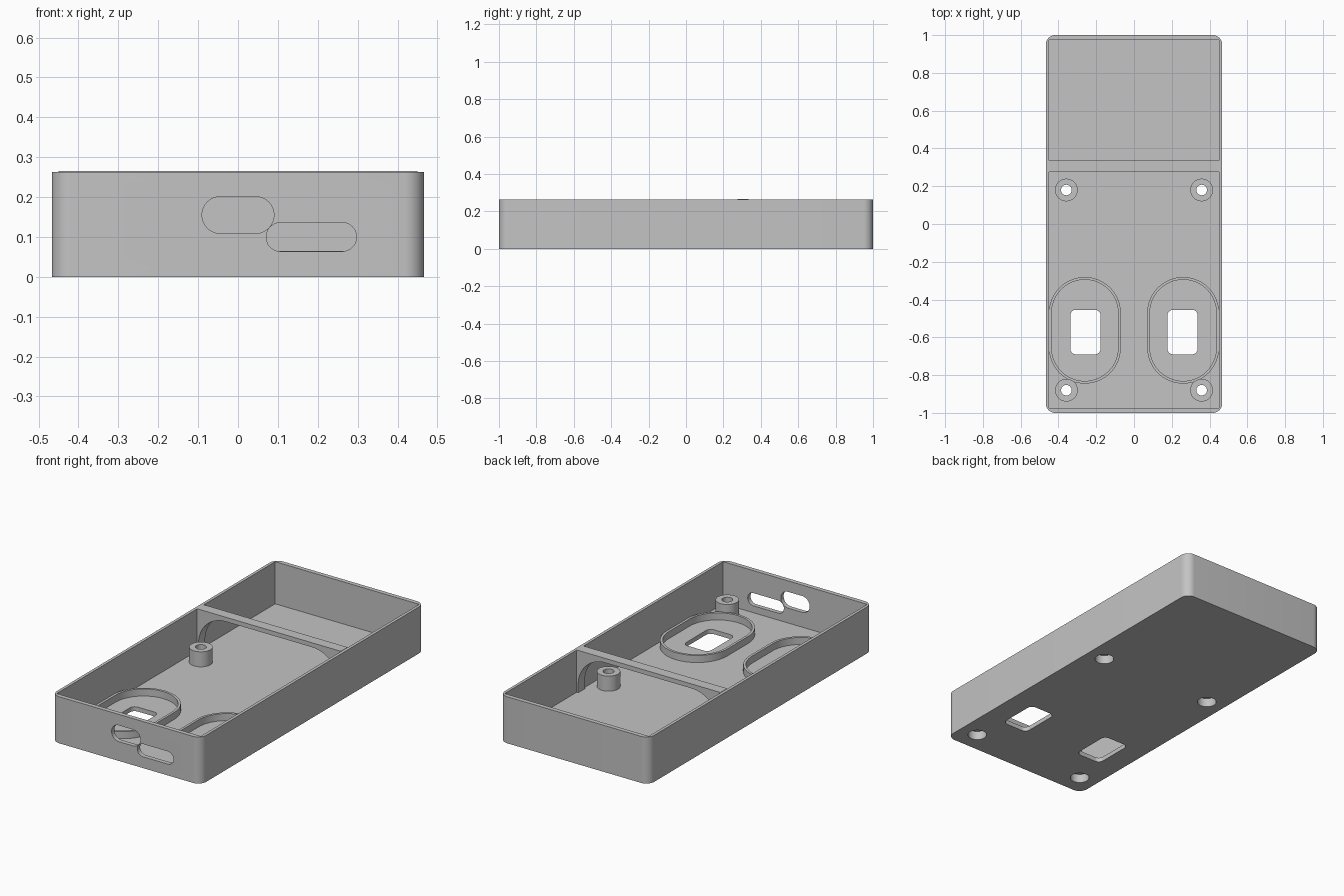
import bpy, bmesh, math

if "Cube" in bpy.data.objects:
    bpy.data.objects.remove(bpy.data.objects["Cube"], do_unlink=True)

HALF_X, HALF_Y = 0.467, 1.0        # outer size
IN_X, IN_Y = 0.45, 0.975           # inner size
RIM, FLOOR = 0.263, 0.025          # wall top and floor top

grey = bpy.data.materials.new("plain grey")
grey.use_nodes = True
grey.diffuse_color = (0.55, 0.55, 0.55, 1)
grey.node_tree.nodes["Principled BSDF"].inputs["Base Color"].default_value = (0.55, 0.55, 0.55, 1)


def rounded(cu, cv, hu, hv, r=0.0, steps=12):
    """Outline of a rectangle with rounded corners; r = hu = hv gives a circle."""
    if r == 0:
        return [(cu + a * hu, cv + b * hv) for a, b in ((1, 1), (-1, 1), (-1, -1), (1, -1))]
    pts = []
    for k, (a, b) in enumerate(((1, 1), (-1, 1), (-1, -1), (1, -1))):
        for i in range(steps + 1):
            t = (k + i / steps) * math.pi / 2
            pts.append((cu + a * (hu - r) + r * math.cos(t), cv + b * (hv - r) + r * math.sin(t)))
    return pts


def prism(name, outline, lo, hi, axis="z"):
    """Extrude an outline along z (outline in x, y) or y (outline in x, z)."""
    bm = bmesh.new()
    place = (lambda u, v: (u, v, lo)) if axis == "z" else (lambda u, v: (u, lo, v))
    face = bm.faces.new([bm.verts.new(place(u, v)) for u, v in outline])
    top = bmesh.ops.extrude_face_region(bm, geom=[face])["geom"]
    d = hi - lo
    bmesh.ops.translate(bm, verts=[g for g in top if isinstance(g, bmesh.types.BMVert)],
                        vec=(0, 0, d) if axis == "z" else (0, d, 0))
    bmesh.ops.remove_doubles(bm, verts=bm.verts, dist=1e-5)
    bmesh.ops.recalc_face_normals(bm, faces=bm.faces)
    mesh = bpy.data.meshes.new(name)
    bm.to_mesh(mesh)
    bm.free()
    mesh.materials.append(grey)
    obj = bpy.data.objects.new(name, mesh)
    bpy.context.collection.objects.link(obj)
    return obj


def cut(obj, cutters):
    """Subtract the cutters, then discard them."""
    for c in cutters:
        c.hide_render = True
        mod = obj.modifiers.new("cut", "BOOLEAN")
        mod.operation, mod.solver, mod.object = "DIFFERENCE", "EXACT", c
    bpy.context.view_layer.update()
    result = bpy.data.meshes.new_from_object(obj.evaluated_get(bpy.context.evaluated_depsgraph_get()))
    obj.modifiers.clear()
    obj.data = result
    for c in cutters:
        bpy.data.objects.remove(c, do_unlink=True)


def finish(obj):
    bpy.ops.object.select_all(action="DESELECT")
    obj.select_set(True)
    bpy.context.view_layer.objects.active = obj
    bpy.ops.object.shade_smooth_by_angle(angle=math.radians(30))


posts = [(x, y) for x in (-0.358, 0.358) for y in (0.18, -0.88)]
RING_X, RING_Y = 0.26, -0.563

# Open tray
tray = prism("tray", rounded(0, 0, HALF_X, HALF_Y, 0.05), 0, RIM)
cutters = [prism("cavity", rounded(0, 0, IN_X, IN_Y), FLOOR, 0.4)]
# Screw recesses in the floor
cutters += [prism("recess", rounded(x, y, 0.05, 0.05, 0.05), -0.1, 0.1) for x, y in posts]
# Floor windows
cutters += [prism("window", rounded(s * 0.257, -0.572, 0.08, 0.118, 0.03), -0.1, 0.1) for s in (-1, 1)]
# Front wall slots
cutters += [prism("slot", rounded(0, 0.155, 0.09, 0.046, 0.0455), -1.1, -0.9, "y"),
            prism("slot", rounded(0.184, 0.1, 0.113, 0.036, 0.0355), -1.1, -0.9, "y")]
cut(tray, cutters)
finish(tray)

# Divider bridge with a wide arched opening
bridge = prism("divider_bridge", rounded(0, (FLOOR + 0.265) / 2, IN_X, (0.265 - FLOOR) / 2), 0.275, 0.335, "y")
cut(bridge, [prism("arch", rounded(0, 0.04, 0.44, 0.2, 0.17, 16), 0.2, 0.4, "y")])
finish(bridge)

# Oval rims around the windows
for side, s in (("right", -1), ("left", 1)):
    rim = prism(side + "_oval_rim", rounded(s * RING_X, RING_Y, 0.19, 0.282, 0.1899, 16), FLOOR, 0.065)
    cut(rim, [prism("hollow", rounded(s * RING_X, RING_Y, 0.176, 0.268, 0.1759, 16), -0.1, 0.2)])
    finish(rim)

# Screw posts with a stepped bore
for i, (x, y) in enumerate(posts):
    post = prism("screw_post_%d" % (i + 1), rounded(x, y, 0.06, 0.06, 0.06), FLOOR, 0.11)
    cut(post, [prism("bore", rounded(x, y, 0.028, 0.028, 0.028), -0.1, 0.2),
               prism("recess", rounded(x, y, 0.05, 0.05, 0.05), -0.1, 0.05)])
    finish(post)
